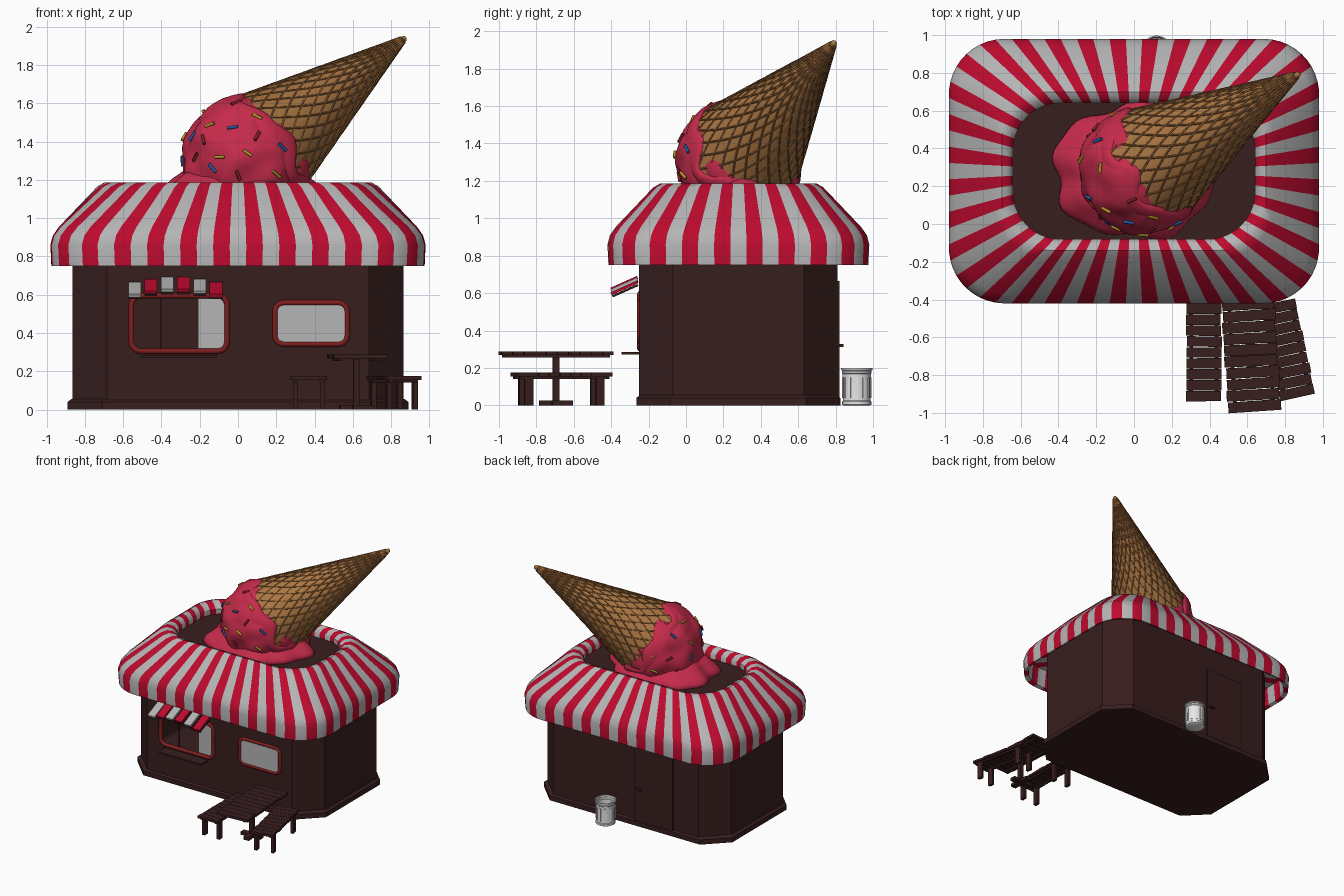
import bpy, bmesh, random
from math import sin, cos, pi, radians
from mathutils import Vector, Matrix, noise

if "Cube" in bpy.data.objects:
    bpy.data.objects.remove(bpy.data.objects["Cube"])
random.seed(4)
CY = 0.28  # centre of the building in y


def material(name, *rgb):
    m = bpy.data.materials.new(name)
    m.use_nodes = True
    m.diffuse_color = (*rgb, 1)
    m.node_tree.nodes["Principled BSDF"].inputs["Base Color"].default_value = (*rgb, 1)
    return m


brown = material("dark_brown", .04, .013, .013)
white = material("awning_white", .46, .46, .46)
red = material("awning_red", .51, .003, .027)
frame_red = material("frame_red", .21, .013, .013)
pink = material("ice_cream_pink", .56, .024, .07)
waffle = material("waffle", .4, .18, .055)
crust = material("waffle_ridge", .29, .12, .037)
blue = material("sprinkle_blue", .015, .1, .35)
yellow = material("sprinkle_yellow", .45, .3, .02)
metal = material("pale_metal", .82, .82, .82)


def finish(name, bm, mats, smooth=None):
    bmesh.ops.recalc_face_normals(bm, faces=bm.faces)
    mesh = bpy.data.meshes.new(name)
    bm.to_mesh(mesh)
    bm.free()
    for m in mats:
        mesh.materials.append(m)
    ob = bpy.data.objects.new(name, mesh)
    bpy.context.collection.objects.link(ob)
    if smooth:
        bpy.ops.object.select_all(action='DESELECT')
        ob.select_set(True)
        bpy.context.view_layer.objects.active = ob
        bpy.ops.object.shade_smooth_by_angle(angle=radians(smooth))
    return ob


def loft(name, rings, mats, smooth=None, rule=None, caps=True):
    """Skin a stack of closed rings; rule picks the material by column."""
    bm = bmesh.new()
    rows = [[bm.verts.new(p) for p in ring] for ring in rings]
    n = len(rows[0])
    for a, b in zip(rows, rows[1:]):
        for i in range(n):
            j = (i + 1) % n
            f = bm.faces.new((a[i], a[j], b[j], b[i]))
            f.material_index = rule(i) if rule else 0
    if caps:
        bm.faces.new(rows[0])
        bm.faces.new(rows[-1])
    return finish(name, bm, mats, smooth)


def rounded(hx, hy, r, seg):
    """Rectangle outline with rounded (or, for seg 1, chamfered) corners."""
    pts = []
    for q, (sx, sy) in enumerate([(1, 1), (-1, 1), (-1, -1), (1, -1)]):
        for k in range(seg + 1):
            a = (q + k / seg) * pi / 2
            pts.append((sx * (hx - r) + r * cos(a), sy * (hy - r) + r * sin(a)))
    return pts


def prism(name, pts, z0, z1, mat):
    return loft(name, [[(x, y, z) for x, y in pts] for z in (z0, z1)], [mat])


def box(name, size, loc, mat, rot=(0, 0, 0)):
    bm = bmesh.new()
    bmesh.ops.create_cube(bm, size=1)
    bmesh.ops.scale(bm, vec=size, verts=bm.verts)
    ob = finish(name, bm, [mat])
    ob.location, ob.rotation_euler = loc, rot


def tube(name, lines, depth, mat, cyclic=False, res=0):
    cu = bpy.data.curves.new(name, 'CURVE')
    cu.dimensions = '3D'
    cu.bevel_depth, cu.bevel_resolution = depth, res
    cu.use_fill_caps = not cyclic
    for pts in lines:
        s = cu.splines.new('POLY')
        s.points.add(len(pts) - 1)
        s.use_cyclic_u = cyclic
        for p, (x, y, z) in zip(s.points, pts):
            p.co = (x, y, z, 1)
    cu.materials.append(mat)
    bpy.context.collection.objects.link(bpy.data.objects.new(name, cu))


# Chamfered walls, plinth and roof deck
def slab(name, hx, hy, r, z0, z1):
    return prism(name, [(x, y + CY) for x, y in rounded(hx, hy, r, 1)], z0, z1, brown)


walls = slab("walls", .865, .53, .18, .01, .95)
loft("plinth", [[(x, y + CY, z) for x, y in rounded(.89 - d, .545 - d, .18, 1)]
                for d, z in ((0, 0), (0, .04), (.02, .055))], [brown])
slab("roof_deck", .67, .41, .15, 1.04, 1.1)


# Windows: rounded frames, an open serving hatch and a glazed pane
def wall_panel(name, cx, cz, hx, hz, r, d0, d1, mat):
    ob = prism(name, rounded(hx, hz, r, 5), d0, d1, mat)
    ob.location, ob.rotation_euler = (cx, -.25, cz), (pi / 2, 0, 0)
    return ob


def window_frame(name, cx, cz, hx, hz, r):
    tube(name, [[(cx + x, -.247, cz + z) for x, z in rounded(hx, hz, r, 5)]],
         .016, frame_red, True, 1)


cutter = wall_panel("hatch_cutter", -.307, .45, .25, .145, .05, -.35, .1, brown)
cutter.hide_render = True
cut = walls.modifiers.new("hatch", 'BOOLEAN')
cut.operation, cut.object, cut.solver = 'DIFFERENCE', cutter, 'EXACT'
bpy.context.view_layer.objects.active = walls
bpy.ops.object.modifier_apply(modifier="hatch")
bpy.data.objects.remove(cutter)
window_frame("hatch_frame", -.307, .45, .25, .145, .05)
box("hatch_pane", (.14, .008, .28), (-.138, -.235, .45), white)
box("hatch_divider", (.008, .012, .29), (-.4, -.22, .45), brown)
box("hatch_shelf", (.4, .1, .014), (-.31, -.295, .278), brown)
wall_panel("window_pane", .382, .45, .19, .11, .045, 0, .006, white)
window_frame("window_frame", .382, .45, .188, .108, .045)

# Small striped canopy over the hatch, its slats bowed upward in the middle
for i in range(6):
    x = -.54 + i * .085
    z = .622 + .026 * (1 - ((i - 2.5) / 2.5) ** 2)
    box("hatch_canopy_slat", (.066, .155, .016), (x, -.33, z + .006),
        red if i % 2 else white, (radians(24), 0, 0))
    box("hatch_canopy_backing", (.066, .15, .012), (x, -.325, z - .009), brown, (radians(24), 0, 0))

# Back door with handle
box("back_door", (.36, .02, .62), (-.27, .812, .355), brown)
box("door_handle", (.05, .025, .015), (-.13, .83, .32), brown)


# Striped awning: rings resampled evenly so the stripes fan out at the corners
def even_ring(hx, hy, r, z, per=36):
    a, arc, b = hy - r, r * pi / 2, hx - r
    quarter = []
    for i in range(per):
        s = (a + arc + b) * i / per
        if s < a:
            quarter.append((hx, s))
        elif s < a + arc:
            t = (s - a) / r
            quarter.append((b + r * cos(t), a + r * sin(t)))
        else:
            quarter.append((b - (s - a - arc), hy))
    mirror = [(-x, y) for x, y in [(0, hy)] + quarter[:0:-1]]
    half = quarter + mirror
    return [(x, y + CY, z) for x, y in half + [(-x, -y) for x, y in half]]


profile = [(.84, .93), (.94, .92), (.95, .76), (.975, .75), (.98, .86), (.967, .91),
           (.935, .955), (.735, 1.165), (.70, 1.185), (.665, 1.175), (.64, 1.14), (.64, 1.09)]
loft("striped_awning", [even_ring(h, h - .28, .25 + (h - .64) * .13, z) for h, z in profile],
     [white, red], 40, lambda i: (i + 1) // 2 % 2, caps=False)

# Ice cream scoop with melted puddle
SC = Vector((.04, CY, 1.3))


def scoop_point(d):
    bump = noise.noise(d * 2.6) * .025
    return SC + d * (.332 + bump)


bm = bmesh.new()
bmesh.ops.create_icosphere(bm, subdivisions=5, radius=1)
for v in bm.verts:
    v.co = scoop_point(v.co.normalized())
    v.co.z = max(v.co.z, 1.08)
finish("ice_cream_scoop", bm, [pink], 60)


def puddle_ring(scale, z):
    ring = []
    for i in range(64):
        a = i * 2 * pi / 64
        w = scale * (1 + .05 * sin(5 * a + 1) + .035 * sin(9 * a))
        ring.append((.01 + .43 * w * cos(a), CY + .35 * w * sin(a), z))
    return ring


loft("melted_puddle", [puddle_ring(s, z) for s, z in
     ((.98, 1.09), (1.02, 1.11), (1, 1.135), (.94, 1.16), (.88, 1.18), (.8, 1.21), (.7, 1.24))],
     [pink], 60)

# Waffle cone stuck into the scoop, tip up
TIP = Vector((.865, .79, 1.935))
AXIS = (TIP - SC).normalized()
LENGTH = (TIP - SC).length
TURN = AXIS.to_track_quat('Z', 'Y').to_matrix()


def on_cone(d, a, extra=0):
    r = .014 + .328 * (1 - d / LENGTH) + extra
    return SC + TURN @ Vector((r * cos(a), r * sin(a), d))


angles = [i * 2 * pi / 48 for i in range(48)]
loft("waffle_cone", [[on_cone(d, a) for a in angles] for d in (.05, LENGTH * .5, LENGTH)],
     [waffle], 40)
for way in (-1, 1):
    tube("waffle_ridges", [[on_cone(.06 + (LENGTH - .07) * k / 28,
                                    i * 2 * pi / 24 + way * 2.1 * k / 28, .001)
                            for k in range(29)] for i in range(24)], .005, crust)
bm = bmesh.new()
bmesh.ops.create_icosphere(bm, subdivisions=2, radius=.017, matrix=Matrix.Translation(TIP))
finish("cone_tip", bm, [waffle], 60)


# Wavy collar of ice cream running onto the cone
def collar_ring(t, extra):
    return [on_cone(.01 + t * (.12 + .035 * sin(5 * a) + .025 * sin(8 * a + 2)), a, extra)
            for a in angles]


loft("ice_cream_collar", [collar_ring(t, e) for t, e in
     ((0, -.01), (.4, .012), (.75, .018), (.93, .014), (1, -.005))], [pink], 60, caps=False)

# Sprinkles: chosen ones on the front, scattered ones elsewhere
spots = [(-.24, 1.43, blue), (-.03, 1.48, blue), (-.14, 1.26, blue), (.23, 1.37, blue),
         (-.1, 1.32, yellow), (.05, 1.34, yellow), (-.15, 1.49, yellow), (.1, 1.53, yellow),
         (.2, 1.23, yellow), (-.24, 1.32, frame_red), (-.18, 1.41, frame_red),
         (.1, 1.43, frame_red), (0, 1.22, frame_red), (-.01, 1.6, frame_red)]
sprinkles = []
for x, z, mat in spots:
    dx, dz = (x - SC.x) / .34, (z - SC.z) / .34
    sprinkles.append((Vector((dx, -max(.02, 1 - dx * dx - dz * dz) ** .5, dz)).normalized(), mat))
for _ in range(2000):
    d = Vector((random.uniform(-1, 1), random.uniform(0, 1), random.uniform(-.25, .9))).normalized()
    if d.dot(AXIS) < .25 and all((d - o).length > .36 for o, _ in sprinkles):
        sprinkles.append((d, (blue, yellow, yellow, frame_red)[len(sprinkles) % 4]))
for d, mat in sprinkles:
    p = scoop_point(d) + d * .004
    side = d.orthogonal().normalized()
    side.rotate(Matrix.Rotation(random.uniform(0, pi), 3, d))
    tube("sprinkle", [[p - side * .028, p + side * .028]], .009, mat, res=1)


# Picnic table and benches, each of crosswise planks
def planks(name, cx, cy, width, length, top, count, turn):
    spin = Matrix.Rotation(radians(turn), 3, 'Z')
    step = length / count
    place = lambda x, y, z: Vector((cx, cy, z)) + spin @ Vector((x, y, 0))
    rot = (0, 0, radians(turn))
    for i in range(count):
        box(name + "_plank", (width, step - .003, .02),
            place(random.uniform(-.004, .004), (i + .5) * step - length / 2, top - .01),
            brown, (0, 0, rot[2] + random.uniform(-.015, .015)))
    for s in (-1, 1):
        box(name + "_rail", (.02, length * .94, .015), place(s * width * .36, 0, top - .026), brown, rot)
    return place, rot


place, rot = planks("table", .62, -.695, .28, .6, .288, 10, 3.5)
box("table_post", (.035, .035, .25), place(0, 0, .14), brown, rot)
box("table_foot", (.05, .18, .025), place(0, 0, .0125), brown, rot)
box("table_foot", (.18, .05, .025), place(0, 0, .0125), brown, rot)
for cx, cy, turn in ((.37, -.68, 0), (.815, -.665, 12)):
    place, rot = planks("bench", cx, cy, .185, .52, .175, 9, turn)
    for sx in (-1, 1):
        for sy in (-1, 1):
            box("bench_leg", (.025, .045, .15), place(sx * .07, sy * .195, .075), brown, rot)

# Ribbed open bin behind the building
can = [(.07, 0), (.078, .005), (.078, .02), (.074, .025), (.074, .165), (.08, .172),
       (.08, .18), (.076, .185), (.085, .19), (.085, .2), (.078, .2), (.07, .02)]
BIN = Vector((.12, .913, 0))
loft("bin", [[BIN + Vector((r * cos(a), r * sin(a), z)) for a in angles[::2]]
             for r, z in can], [metal], 35)
for a in angles[::4]:
    box("bin_rib", (.008, .014, .11), BIN + Vector((.075 * cos(a), .075 * sin(a), .095)),
        metal, (0, 0, a))
